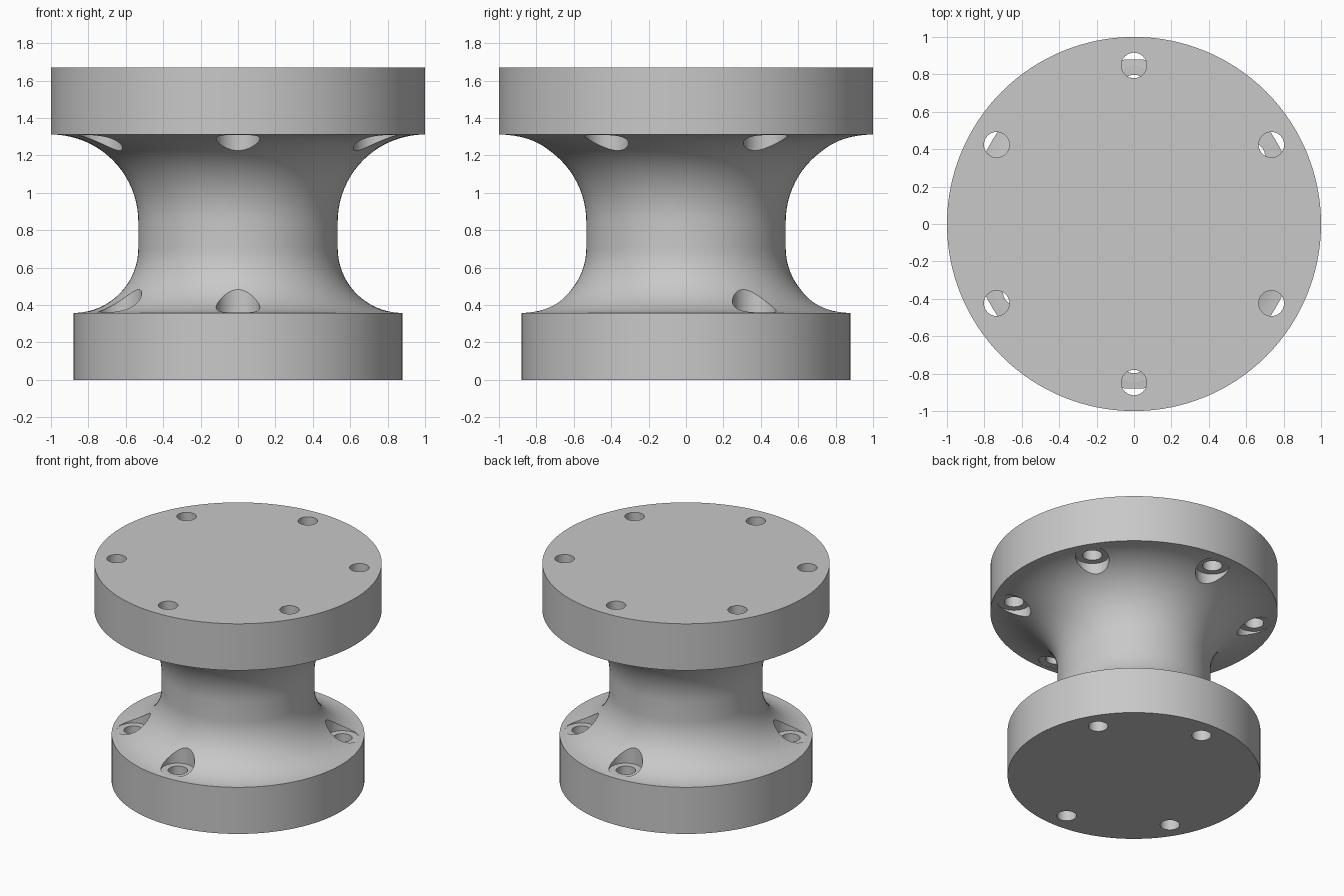
import bpy, bmesh
from math import sin, cos, pi, radians

cube = bpy.data.objects.get("Cube")
if cube:
    bpy.data.objects.remove(cube, do_unlink=True)

BASE_R, BASE_Z = 0.88, 0.358      # lower flange radius and upper face
TOP_R, TOP_Z = 1.0, 1.312         # upper flange radius and lower face
HEIGHT, NECK_R = 1.67, 0.533
HOLE_R, SPOT_R = 0.068, 0.117     # bolt hole and spot-face radii

grey = bpy.data.materials.new("light grey metal")
grey.use_nodes = True
colour = (0.58, 0.58, 0.58, 1)
grey.diffuse_color = colour
grey.node_tree.nodes["Principled BSDF"].inputs["Base Color"].default_value = colour


def lathe(name, profile, segments, centre=(0, 0)):
    """Revolve a bottom-to-top (radius, z) profile into a capped solid."""
    bm = bmesh.new()
    rings = []
    for r, z in profile:
        rings.append([bm.verts.new((centre[0] + r * cos(2 * pi * i / segments),
                                    centre[1] + r * sin(2 * pi * i / segments), z))
                      for i in range(segments)])
    for low, high in zip(rings, rings[1:]):
        for i in range(segments):
            j = (i + 1) % segments
            bm.faces.new((low[i], low[j], high[j], high[i]))
    bm.faces.new(rings[0][::-1])
    bm.faces.new(rings[-1])
    mesh = bpy.data.meshes.new(name)
    bm.to_mesh(mesh)
    bm.free()
    obj = bpy.data.objects.new(name, mesh)
    mesh.materials.append(grey)
    bpy.context.collection.objects.link(obj)
    return obj


# Body: two flanges joined by a neck with large quarter-round fillets
STEPS = 20
low_f, top_f = BASE_R - NECK_R, TOP_R - NECK_R
profile = [(BASE_R, 0)]
for i in range(STEPS + 1):
    a = pi / 2 * i / STEPS
    profile.append((BASE_R - low_f * sin(a), BASE_Z + low_f * (1 - cos(a))))
for i in range(STEPS + 1):
    a = pi / 2 * i / STEPS
    profile.append((TOP_R - top_f * cos(a), TOP_Z - top_f * (1 - sin(a))))
profile.append((TOP_R, HEIGHT))
body = lathe("flanged_spool", profile, 128)

# Stepped cutters: a bolt hole through the flange, a spot face in the fillet
cutters = []


def bolt_holes(name, angles, circle_r, stepped):
    for angle in angles:
        a = radians(angle)
        obj = lathe(name, stepped, 40, (circle_r * cos(a), circle_r * sin(a)))
        obj.hide_render = True
        cutters.append(obj)


bolt_holes("upper_hole_cutter", range(30, 390, 60), 0.848,
           [(SPOT_R, 1.1), (SPOT_R, TOP_Z), (HOLE_R, TOP_Z), (HOLE_R, 1.8)])
bolt_holes("lower_hole_cutter", (30, 90, 210, 270), 0.73,
           [(HOLE_R, -0.1), (HOLE_R, BASE_Z), (SPOT_R, BASE_Z), (SPOT_R, 0.6)])

bpy.ops.object.select_all(action='DESELECT')
body.select_set(True)
bpy.context.view_layer.objects.active = body
for cutter in cutters:
    mod = body.modifiers.new("bolt_hole", 'BOOLEAN')
    mod.operation = 'DIFFERENCE'
    mod.solver = 'EXACT'
    mod.object = cutter
    bpy.ops.object.modifier_apply(modifier=mod.name)
    bpy.data.objects.remove(cutter, do_unlink=True)

bpy.ops.object.shade_smooth_by_angle(angle=radians(25))
